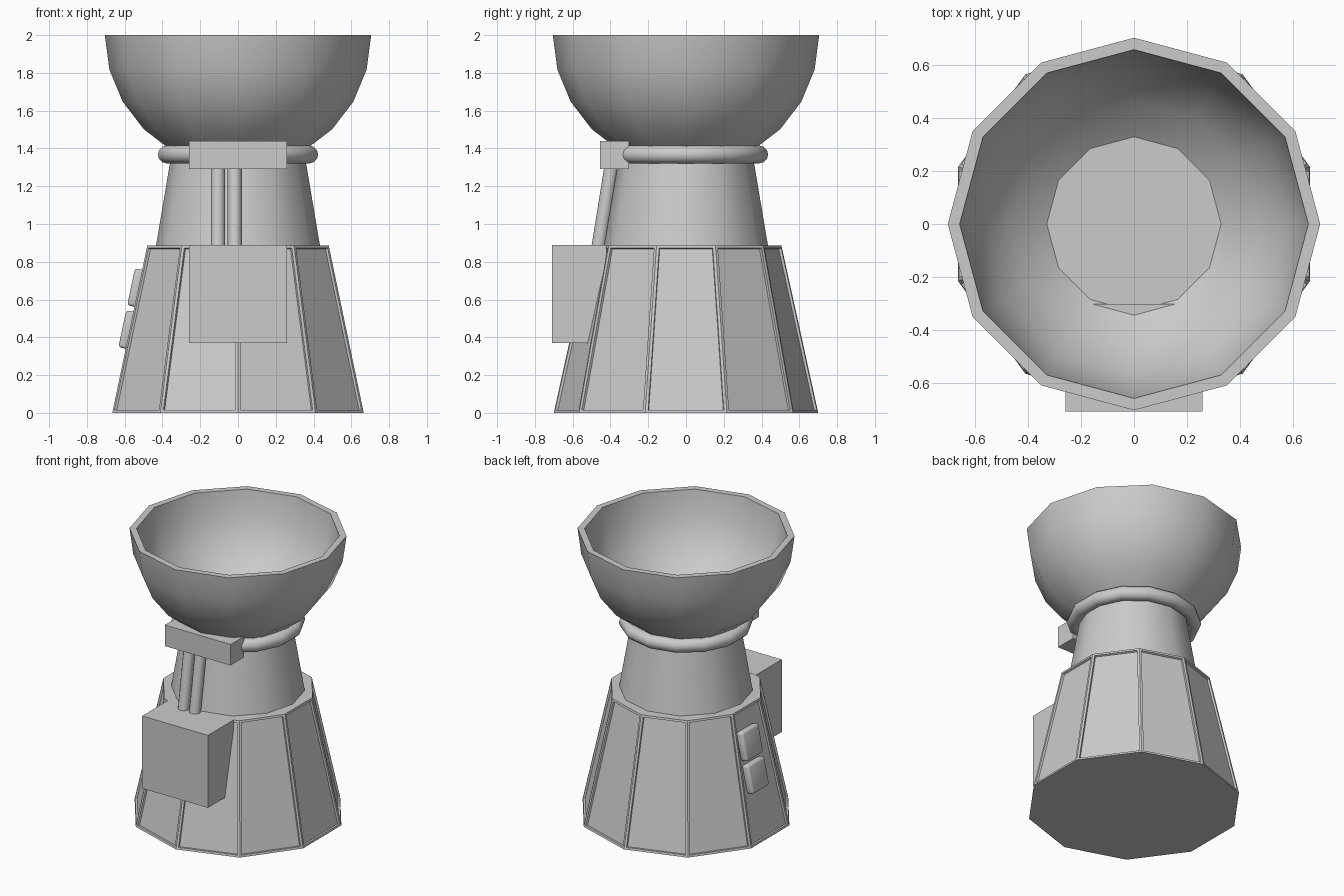
import bpy, bmesh, math
from mathutils import Vector, Matrix

if "Cube" in bpy.data.objects:
    bpy.data.objects.remove(bpy.data.objects["Cube"])


def finish(name, bm, smooth=None):
    bmesh.ops.recalc_face_normals(bm, faces=bm.faces[:])
    me = bpy.data.meshes.new(name)
    bm.to_mesh(me)
    bm.free()
    ob = bpy.data.objects.new(name, me)
    bpy.context.collection.objects.link(ob)
    if smooth:
        bpy.ops.object.select_all(action='DESELECT')
        ob.select_set(True)
        bpy.context.view_layer.objects.active = ob
        bpy.ops.object.shade_smooth_by_angle(angle=math.radians(smooth))
    return ob


def lathe(bm, profile, sides, start=0.0):
    """Revolve (radius, z) points; cap both ends. Returns the side faces."""
    rings = [[bm.verts.new((r * math.cos(start + 2 * math.pi * i / sides),
                            r * math.sin(start + 2 * math.pi * i / sides), z))
              for i in range(sides)] for r, z in profile]
    faces = []
    for a, b in zip(rings, rings[1:]):
        for i in range(sides):
            j = (i + 1) % sides
            faces.append(bm.faces.new((a[i], a[j], b[j], b[i])))
    bm.faces.new(rings[0][::-1])
    bm.faces.new(rings[-1])
    return faces


def box(name, lo, hi):
    lo, hi = Vector(lo), Vector(hi)
    bm = bmesh.new()
    bmesh.ops.create_cube(bm, size=1, matrix=Matrix.Translation((lo + hi) / 2)
                          @ Matrix.Diagonal((*(hi - lo), 1)))
    return finish(name, bm)


# Ten-sided tapered base with recessed panels
bm = bmesh.new()
sides = lathe(bm, [(0.70, 0), (0.505, 0.887)], 10, math.pi / 2)
bmesh.ops.recalc_face_normals(bm, faces=bm.faces[:])
bmesh.ops.inset_individual(bm, faces=sides, thickness=0.015, use_even_offset=True)
bmesh.ops.inset_individual(bm, faces=sides, thickness=0.003, depth=-0.013,
                           use_even_offset=True)
finish("base", bm)

# Tapered neck
bm = bmesh.new()
lathe(bm, [(0.435, 0.88), (0.348, 1.395)], 12)
finish("neck", bm, 40)

# Collar ring under the bowl
bm = bmesh.new()
n, m = 14, 12
grid = [[bm.verts.new(((0.388 + 0.047 * math.cos(v)) * math.cos(u),
                       (0.388 + 0.047 * math.cos(v)) * math.sin(u),
                       1.368 + 0.047 * math.sin(v)))
         for v in (2 * math.pi * k / m for k in range(m))]
        for u in (math.pi / 2 + 2 * math.pi * i / n for i in range(n))]
for i in range(n):
    for k in range(m):
        a, b = grid[i], grid[(i + 1) % n]
        bm.faces.new((a[k], b[k], b[(k + 1) % m], a[(k + 1) % m]))
finish("collar_ring", bm, 40)

# Thick-walled bowl, outer then inner arc
steps = [math.radians(15 * i) for i in range(5)]
outer = [(0.705 * math.cos(t), 2 - 0.705 * math.sin(t)) for t in reversed(steps)]
inner = [(0.66 * math.cos(t), 2 - 0.66 * math.sin(t)) for t in steps]
bm = bmesh.new()
lathe(bm, outer + inner, 12)
finish("bowl", bm, 32)

# Front housing and upper junction box
box("front_housing", (-0.26, -0.71, 0.37), (0.26, -0.42, 0.888))
box("junction_box", (-0.26, -0.455, 1.29), (0.26, -0.303, 1.44))

# Two slanted pipes between the boxes
for i, x in enumerate((-0.106, -0.017)):
    p, q = Vector((x, -0.467, 0.85)), Vector((x, -0.39, 1.33))
    d = q - p
    bm = bmesh.new()
    bmesh.ops.create_cone(bm, cap_ends=True, segments=12, radius1=0.038, radius2=0.038,
                          depth=d.length, matrix=Matrix.Translation((p + q) / 2)
                          @ d.to_track_quat('Z', 'Y').to_matrix().to_4x4())
    finish(f"pipe_{i + 1}", bm, 40)

# Two rounded buttons lying on the left panel
tilt = math.atan2(0.186, 0.887)
for i, z in enumerate((0.44, 0.662)):
    x = -(0.666 - 0.21 * z) - 0.012
    bm = bmesh.new()
    bmesh.ops.create_cube(bm, size=1, matrix=Matrix.Translation((x, 0.05, z))
                          @ Matrix.Rotation(tilt, 4, 'Y')
                          @ Matrix.Diagonal((0.055, 0.19, 0.20, 1)))
    bmesh.ops.bevel(bm, geom=bm.edges[:], offset=0.016, segments=3, profile=0.5,
                    affect='EDGES')
    finish(f"button_{i + 1}", bm, 40)
